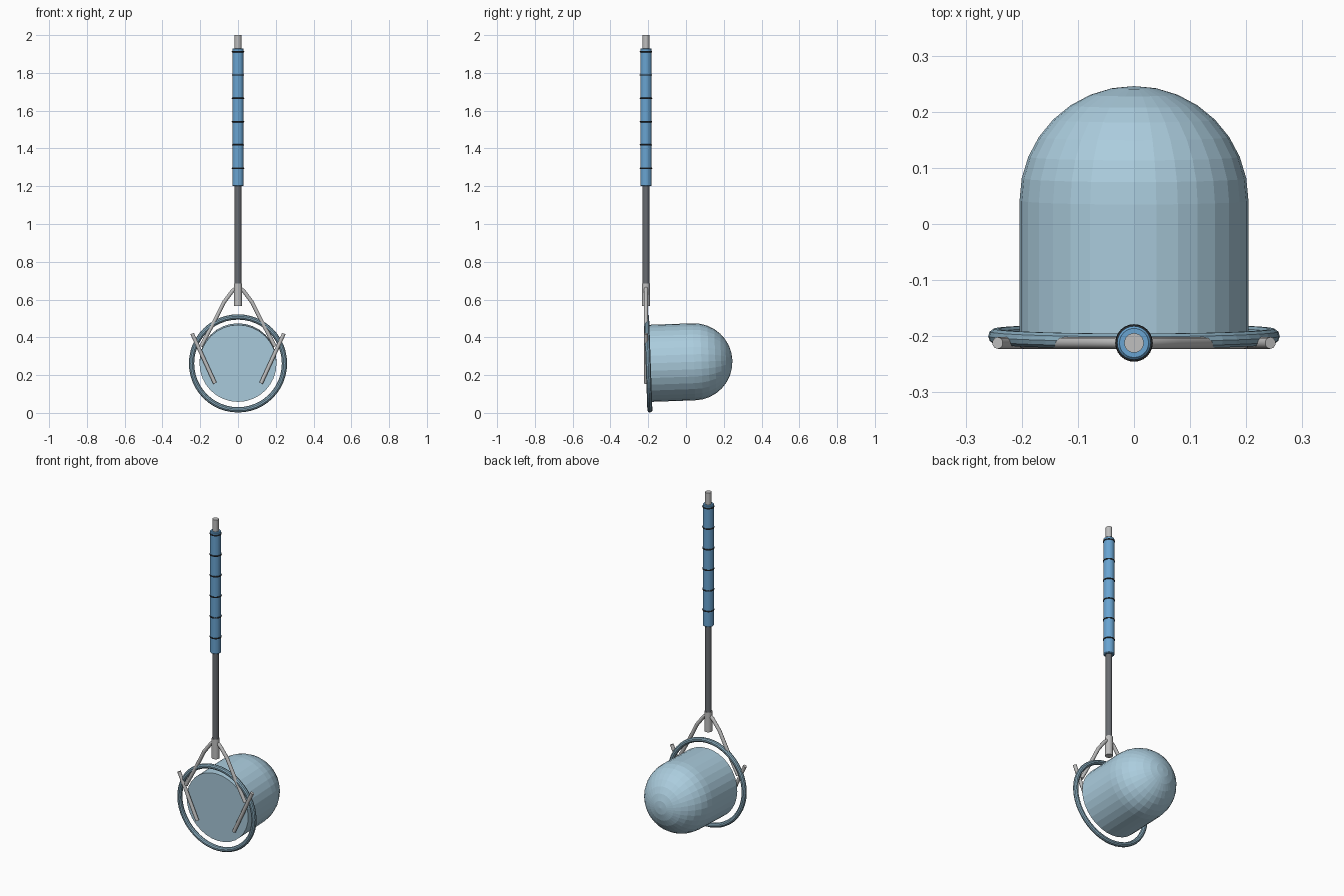
import bpy, bmesh, math
from mathutils import Vector, Matrix

cube = bpy.data.objects.get("Cube")
if cube:
    bpy.data.objects.remove(cube, do_unlink=True)


def material(name, rgb):
    m = bpy.data.materials.new(name)
    m.use_nodes = True
    m.diffuse_color = (*rgb, 1)
    m.node_tree.nodes["Principled BSDF"].inputs["Base Color"].default_value = (*rgb, 1)
    return m


net_blue = material("pale net blue", (0.41, 0.61, 0.73))
hoop_blue = material("hoop blue grey", (0.25, 0.41, 0.51))
steel = material("light steel", (0.52, 0.52, 0.52))
pole_grey = material("dark pole grey", (0.14, 0.15, 0.165))
grip_blue = material("grip blue", (0.14, 0.37, 0.64))
band_grey = material("dark band grey", (0.025, 0.03, 0.035))

POLE_Y = -0.212
HOOP = Vector((0, -0.2, 0.262))
TILT = math.radians(2)


def lathe(name, profile, sides, mat, frame):
    """Spin (radius, height) points about local z; radius 0 closes the end."""
    bm = bmesh.new()
    pts = [bm.verts.new((r, 0, h)) for r, h in profile]
    edges = [bm.edges.new(pair) for pair in zip(pts, pts[1:])]
    bmesh.ops.spin(bm, geom=pts + edges, cent=(0, 0, 0), axis=(0, 0, 1),
                   angle=2 * math.pi, steps=sides)
    bmesh.ops.remove_doubles(bm, verts=bm.verts, dist=0.0002)
    bmesh.ops.recalc_face_normals(bm, faces=bm.faces)
    me = bpy.data.meshes.new(name)
    bm.to_mesh(me)
    bm.free()
    me.materials.append(mat)
    ob = bpy.data.objects.new(name, me)
    ob.matrix_world = frame
    bpy.context.collection.objects.link(ob)
    return ob


def pole_part(name, r, z0, z1, mat, bevel=0.0):
    profile = [(0, z0), (r - bevel, z0), (r, z0 + bevel),
               (r, z1 - bevel), (r - bevel, z1), (0, z1)]
    return lathe(name, profile, 24, mat, Matrix.Translation((0, POLE_Y, 0)))


def torus(name, loc, major, minor, sides, ring_sides, mat, rot=(0, 0, 0)):
    bpy.ops.mesh.primitive_torus_add(location=loc, rotation=rot, major_radius=major,
                                     minor_radius=minor, major_segments=sides,
                                     minor_segments=ring_sides)
    ob = bpy.context.object
    ob.name = name
    ob.data.materials.append(mat)
    return ob


def rod(name, points, r, mat):
    """Round bar along (x, z) points in the plane of the pole."""
    cu = bpy.data.curves.new(name, 'CURVE')
    cu.dimensions = '3D'
    cu.bevel_depth = r
    cu.bevel_resolution = 3
    cu.use_fill_caps = True
    sp = cu.splines.new('POLY')
    sp.points.add(len(points) - 1)
    for p, (x, z) in zip(sp.points, points):
        p.co = (x, POLE_Y, z, 1)
    cu.materials.append(mat)
    ob = bpy.data.objects.new(name, cu)
    bpy.context.collection.objects.link(ob)
    return ob


# Net bag: closed cylinder with a round dome, slightly tipped up at the back
frame = Matrix.Translation(HOOP) @ Matrix.Rotation(TILT - math.pi / 2, 4, 'X')
R, DEPTH, STEPS = 0.204, 0.242, 8
dome = [(R * math.cos(a), DEPTH + R * math.sin(a))
        for a in (i * math.pi / 2 / STEPS for i in range(STEPS))]
lathe("net_bag", [(0, 0.005), (R, 0.005)] + dome + [(0, DEPTH + R)], 32, net_blue, frame)

# Hoop around the mouth of the bag
torus("net_hoop", HOOP, 0.246, 0.014, 48, 10, hoop_blue, (TILT - math.pi / 2, 0, 0))

# Pole, socket, end tip and grip
pole_part("pole", 0.018, 0.6, 1.25, pole_grey)
pole_part("pole_socket", 0.0215, 0.567, 0.685, steel)
pole_part("pole_tip", 0.0175, 1.9, 2.0, steel)
pole_part("grip", 0.03, 1.2, 1.93, grip_blue, 0.004)
for i in range(6):
    torus(f"grip_band_{i + 1}", (0, POLE_Y, 1.295 + 0.1235 * i), 0.0295, 0.004,
          24, 8, band_grey)

# Forked arms with a crossing clamp bar on each side
for side, s in (("left", 1), ("right", -1)):
    rod(f"{side}_arm", [(s * x, z) for x, z in
        ((0.0, 0.67), (0.03, 0.645), (0.075, 0.585), (0.125, 0.485), (0.196, 0.352))],
        0.0105, steel)
    rod(f"{side}_clamp_bar", [(s * 0.243, 0.42), (s * 0.122, 0.157)], 0.0105, steel)
